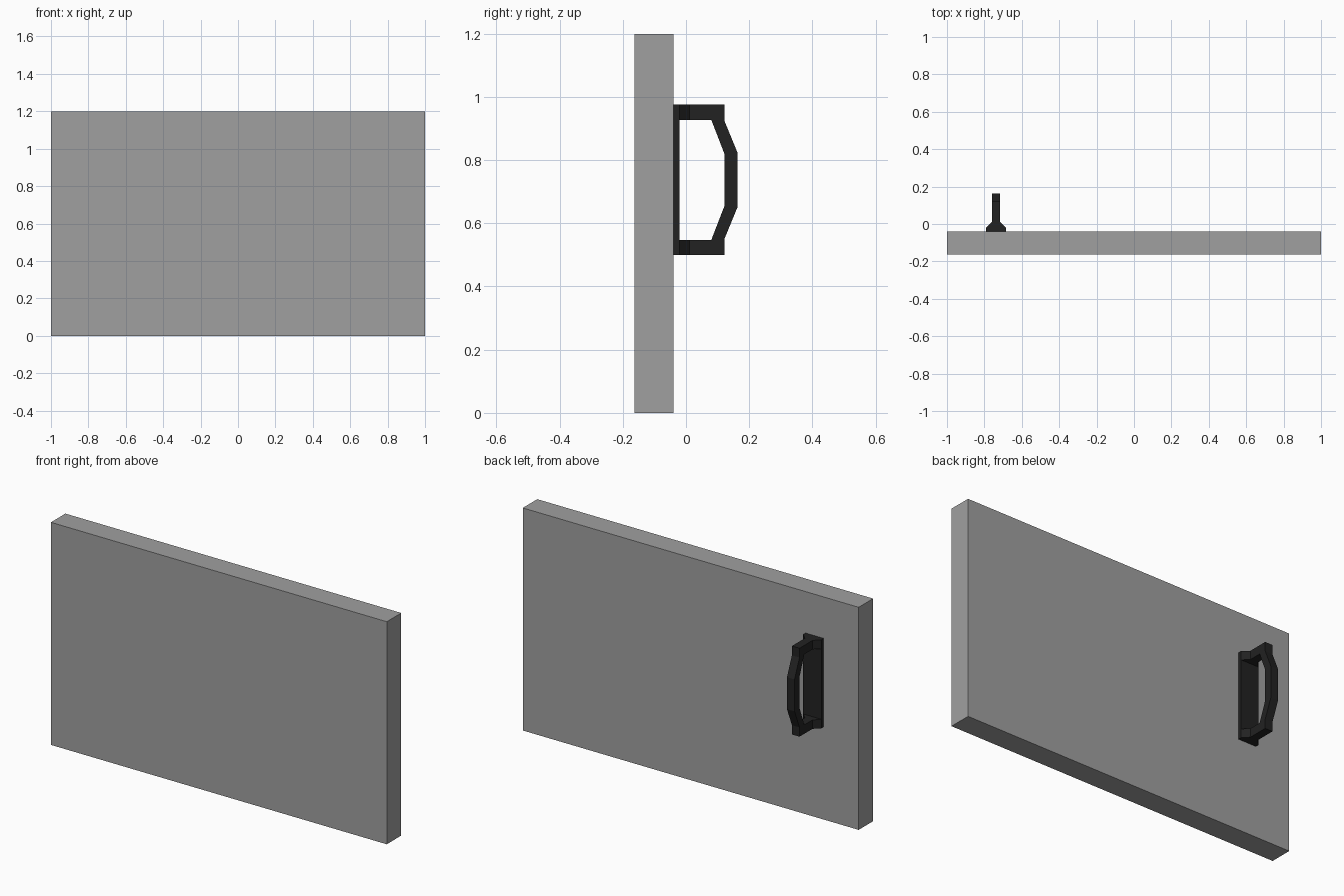
import bpy, bmesh

if "Cube" in bpy.data.objects:
    bpy.data.objects.remove(bpy.data.objects["Cube"])


def material(name, v):
    m = bpy.data.materials.new(name)
    m.diffuse_color = (v, v, v, 1)
    m.use_nodes = True
    m.node_tree.nodes["Principled BSDF"].inputs["Base Color"].default_value = m.diffuse_color
    return m


def finish(name, bm, mat):
    bmesh.ops.remove_doubles(bm, verts=bm.verts, dist=1e-5)
    bmesh.ops.recalc_face_normals(bm, faces=bm.faces)
    me = bpy.data.meshes.new(name)
    bm.to_mesh(me)
    bm.free()
    me.materials.append(mat)
    ob = bpy.data.objects.new(name, me)
    bpy.context.collection.objects.link(ob)
    return ob


def box(name, x0, x1, y0, y1, z0, z1, mat):
    bm = bmesh.new()
    bmesh.ops.create_cube(bm, size=1)
    for v in bm.verts:
        v.co = (x1 if v.co.x > 0 else x0, y1 if v.co.y > 0 else y0, z1 if v.co.z > 0 else z0)
    return finish(name, bm, mat)


grey = material("panel grey", 0.352)
black = material("handle black", 0.016)

# Door panel
box("door_panel", -1, 1, -0.163, -0.04, 0, 1.198, grey)

# Handle backing plate
CX, MID = -0.738, 0.737
box("handle_plate", CX - 0.054, CX + 0.054, -0.04, -0.02, MID - 0.238, MID + 0.238, black)

# Grip: sections of (half width, outer y, outer height, inner y, inner height)
half = [
    (0.054, -0.02, 0.238, -0.02, 0.19),
    (0.0225, 0.011, 0.238, 0.011, 0.19),
    (0.0225, 0.121, 0.238, 0.08, 0.19),
    (0.0225, 0.121, 0.188, 0.08, 0.19),
    (0.0225, 0.163, 0.086, 0.121, 0.084),
]
sections = half + [(w, oy, -oz, iy, -iz) for w, oy, oz, iy, iz in reversed(half)]
bm = bmesh.new()
rings = []
for w, oy, oz, iy, iz in sections:
    rings.append([(CX - w, oy, MID + oz), (CX + w, oy, MID + oz),
                  (CX + w, iy, MID + iz), (CX - w, iy, MID + iz)])
for a, b in zip(rings, rings[1:]):
    for i in range(4):
        j = (i + 1) % 4
        pts = list(dict.fromkeys([a[i], a[j], b[j], b[i]]))
        if len(pts) > 2:
            bm.faces.new([bm.verts.new(p) for p in pts])
bm.faces.new([bm.verts.new(p) for p in rings[0]])
bm.faces.new([bm.verts.new(p) for p in rings[-1]])
finish("handle_grip", bm, black)
